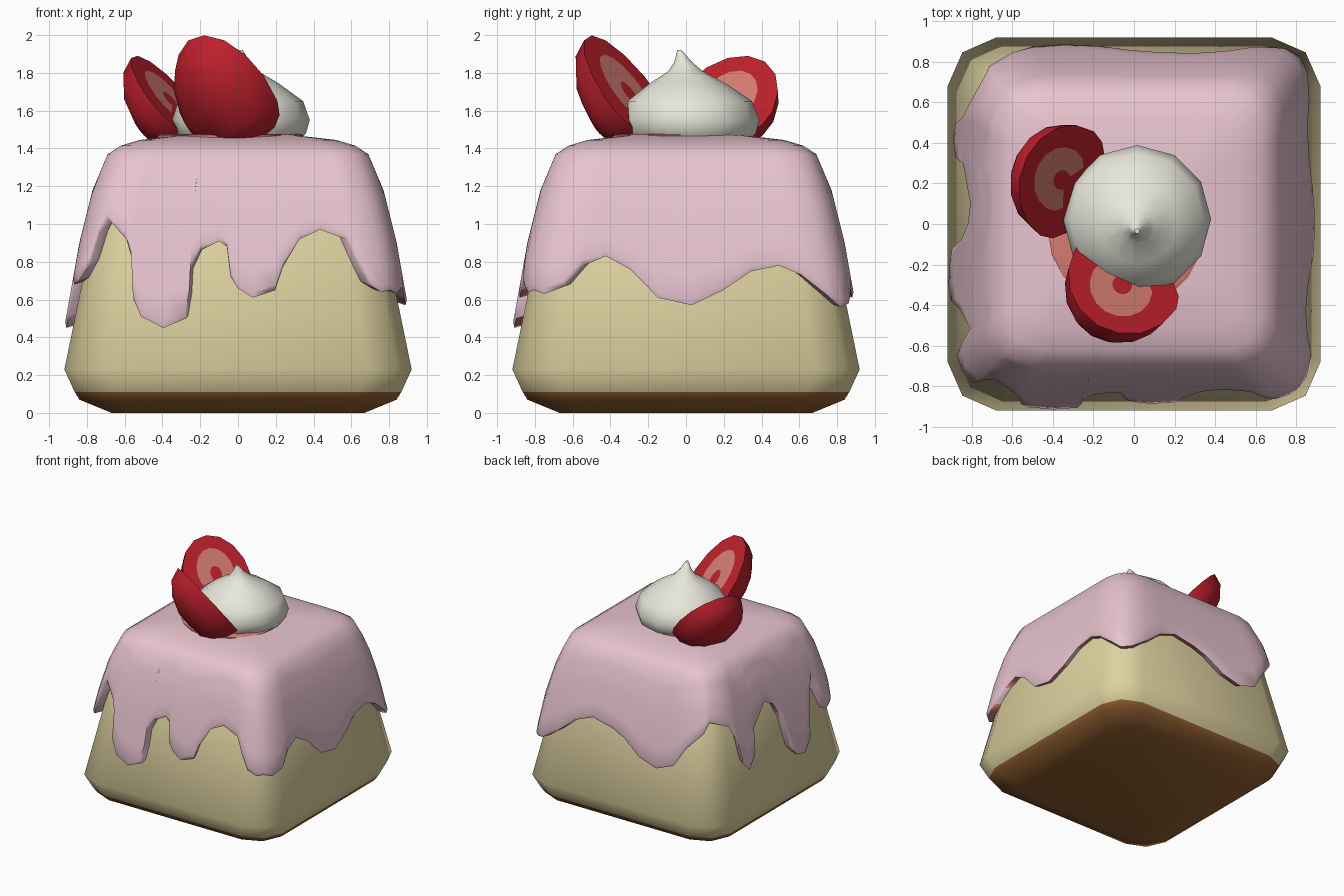
import bpy, bmesh, math
from mathutils import Vector

if "Cube" in bpy.data.objects:
    bpy.data.objects.remove(bpy.data.objects["Cube"])


def material(name, rgb):
    m = bpy.data.materials.new(name)
    lin = [((c / 255 + 0.055) / 1.055) ** 2.4 for c in rgb]
    m.diffuse_color = (*lin, 1)
    m.use_nodes = True
    m.node_tree.nodes["Principled BSDF"].inputs["Base Color"].default_value = m.diffuse_color
    return m


SPONGE = material("sponge_yellow", (222, 210, 160))
CRUST = material("crust_brown", (150, 98, 50))
ICING = material("icing_pink", (232, 196, 207))
CREAM = material("cream_white", (232, 232, 220))
RED = material("berry_red", (190, 32, 44))
SALMON = material("salmon", (215, 125, 115))


def finish(name, bm, mats, rule=None, angle=45):
    """Turn a bmesh into a smooth object, colouring faces by a rule."""
    bmesh.ops.recalc_face_normals(bm, faces=bm.faces)
    if rule:
        for f in bm.faces:
            f.material_index = rule(f)
    mesh = bpy.data.meshes.new(name)
    bm.to_mesh(mesh)
    bm.free()
    for m in mats:
        mesh.materials.append(m)
    ob = bpy.data.objects.new(name, mesh)
    bpy.context.collection.objects.link(ob)
    bpy.ops.object.select_all(action='DESELECT')
    ob.select_set(True)
    bpy.context.view_layer.objects.active = ob
    bpy.ops.object.shade_smooth_by_angle(angle=math.radians(angle))
    return ob


def bridge(bm, rings):
    n = len(rings[0])
    return [[bm.faces.new((a[i], a[(i + 1) % n], b[(i + 1) % n], b[i])) for i in range(n)]
            for a, b in zip(rings, rings[1:])]


def square_point(side, t, h, z):
    """Point on a rounded square of half-width h; t runs -0.92..0.92 along a side."""
    out = 1 - 0.08 * (max(0, abs(t) - 0.72) / 0.2) ** 2
    x, y = t * h, -out * h
    for _ in range(side):
        x, y = -y, x
    return Vector((x, y, z))


# Sponge cake: tapered rounded square with a brown base
bm = bmesh.new()
profile = [(.67, 0), (.84, .07), (.865, .11), (.92, .23), (.71, 1.25), (.6, 1.38)]
rings = [[bm.verts.new(square_point(s, t, h, z)) for s in range(4) for t in (-.92, -.74, .74)]
         for h, z in profile]
bridge(bm, rings)
bm.faces.new(rings[0])
bm.faces.new(rings[-1])
finish("cake_body", bm, [SPONGE, CRUST], lambda f: int(f.calc_center_median().z < .11), 60)

# Icing: lower edge drawn as (position along side, height) for each side
front = [(-.9, .8), (-.75, .95), (-.7, 1.03), (-.6, .92), (-.57, .82), (-.56, .6), (-.52, .51),
         (-.4, .45), (-.28, .5), (-.26, .62), (-.255, .75), (-.2, .86), (-.1, .91), (-.06, .88),
         (-.04, .72), (0, .66), (.08, .61), (.2, .65), (.24, .77), (.33, .92), (.44, .97),
         (.58, .92), (.64, .79), (.7, .68), (.77, .64)]
right = [(-.9, .65), (-.76, .63), (-.65, .67), (-.55, .78), (-.43, .83), (-.3, .76), (-.15, .61),
         (.03, .57), (.2, .65), (.35, .75), (.5, .78), (.62, .73), (.75, .63)]
back = [(-.9, .56), (-.75, .58), (-.6, .68), (-.45, .8), (-.29, .86), (-.1, .82), (.02, .77),
        (.17, .66), (.34, .61), (.5, .67), (.6, .83), (.72, .96)]
left = [(-.9, 1.04), (-.6, .98), (-.53, .85), (-.5, .65), (-.42, .57), (-.33, .65), (-.3, .85),
        (-.1, 1.0), (0, .95), (.08, .8), (.12, .55), (.2, .47), (.3, .45), (.38, .52),
        (.42, .75), (.52, 1.0), (.58, .85), (.65, .68), (.73, .7)]
ICING_PROFILE = [(.45, .92), (.62, .89), (.9, .84), (1.18, .77), (1.37, .69)]


def icing_width(z):
    for (z0, h0), (z1, h1) in zip(ICING_PROFILE, ICING_PROFILE[1:]):
        if z <= z1:
            return h0 + (h1 - h0) * (z - z0) / (z1 - z0)
    return .69


bm = bmesh.new()
columns = []
for s, edge in enumerate((front, right, back, left)):
    for i, (x, ze) in enumerate(edge):
        t = -.92 if i == 0 else max(-.9, min(.9, x / icing_width(ze)))
        rows = [(.3, 1.47), (.52, 1.445), (.62, 1.415), (.69, 1.37)]
        for k in range(1, 7):
            z = 1.37 + (ze + .03 - 1.37) * k / 6
            rows.append((icing_width(z), z))
        h = icing_width(ze)
        rows += [(h - .012, ze), (h - .075, ze + .02)]
        columns.append([bm.verts.new(square_point(s, t, *r)) for r in rows])
rings = [list(r) for r in zip(*columns)]
underside = bridge(bm, rings)[-1]
centre = bm.verts.new((0, 0, 1.47))
for a, b in zip(rings[0], rings[0][1:] + rings[0][:1]):
    bm.faces.new((a, b, centre))
under = set(underside)
finish("icing", bm, [ICING, SALMON], lambda f: int(f in under and f.normal.z < -.8), 60)


def lathe(name, profile, mat, centre, sides, lean=0):
    bm = bmesh.new()
    z0, z1 = profile[0][1], profile[-1][1]
    rings = []
    for r, z in profile:
        shift = lean * ((z - z0) / (z1 - z0)) ** 3
        rings.append([bm.verts.new((centre[0] + r * math.sin(math.tau * i / sides),
                                    centre[1] + shift + r * math.cos(math.tau * i / sides), z))
                      for i in range(sides)])
    bridge(bm, rings)
    bm.faces.new(rings[0])
    bm.faces.new(rings[-1])
    finish(name, bm, [mat])


# Sauce under the topping, and the whipped cream dollop
lathe("sauce_ring", [(.385, 1.44), (.385, 1.47), (.37, 1.476)], SALMON, (-.04, -.03), 20)
lathe("whipped_cream", [(.3, 1.43), (.345, 1.48), (.365, 1.55), (.33, 1.65), (.2, 1.745),
                        (.09, 1.81), (.045, 1.86), (.012, 1.92)], CREAM, (.015, .025), 12, -.06)


def half_berry(name, centre, axis, normal, tip, base, width, depth):
    """Half strawberry: rounded back, flat cut face with a pale arch."""
    c, u, n = Vector(centre), Vector(axis).normalized(), Vector(normal)
    n = (n - u * n.dot(u)).normalized()
    w = u.cross(n)
    bm = bmesh.new()

    def put(a, b, d=0):
        return bm.verts.new(c + u * a * (tip if a > 0 else base) + w * b * width - n * d * depth)

    # concentric outline rings: domed behind, flat in front
    count = 16
    angles = [math.tau * i / count for i in range(count)]

    def ring(scale, d=0, shift=0):
        return [put(math.cos(a) * scale + shift, math.sin(a) * scale, d) for a in angles]

    outline = ring(1)
    dome = [outline] + [ring(math.cos(p), math.sin(p)) for p in (.4, .8, 1.2)]
    bridge(bm, dome)
    bm.faces.new(dome[-1])
    cut = [outline, ring(.55, 0, .16), ring(.17, 0, .13)]
    band = bridge(bm, cut)[1]
    bm.faces.new(cut[-1])
    pale = {f for f in band if (f.calc_center_median() - c).dot(u) > -.02}
    finish(name, bm, [RED, SALMON], lambda f: int(f in pale), 50)


half_berry("front_strawberry", (-.04, -.27, 1.65), (-.14, -.23, .35), (.4, .675, .62),
           .44, .25, .29, .25)
half_berry("left_strawberry", (-.33, .2, 1.62), (-.555, .36, .75), (.67, -.28, .63),
           .36, .24, .29, .22)
